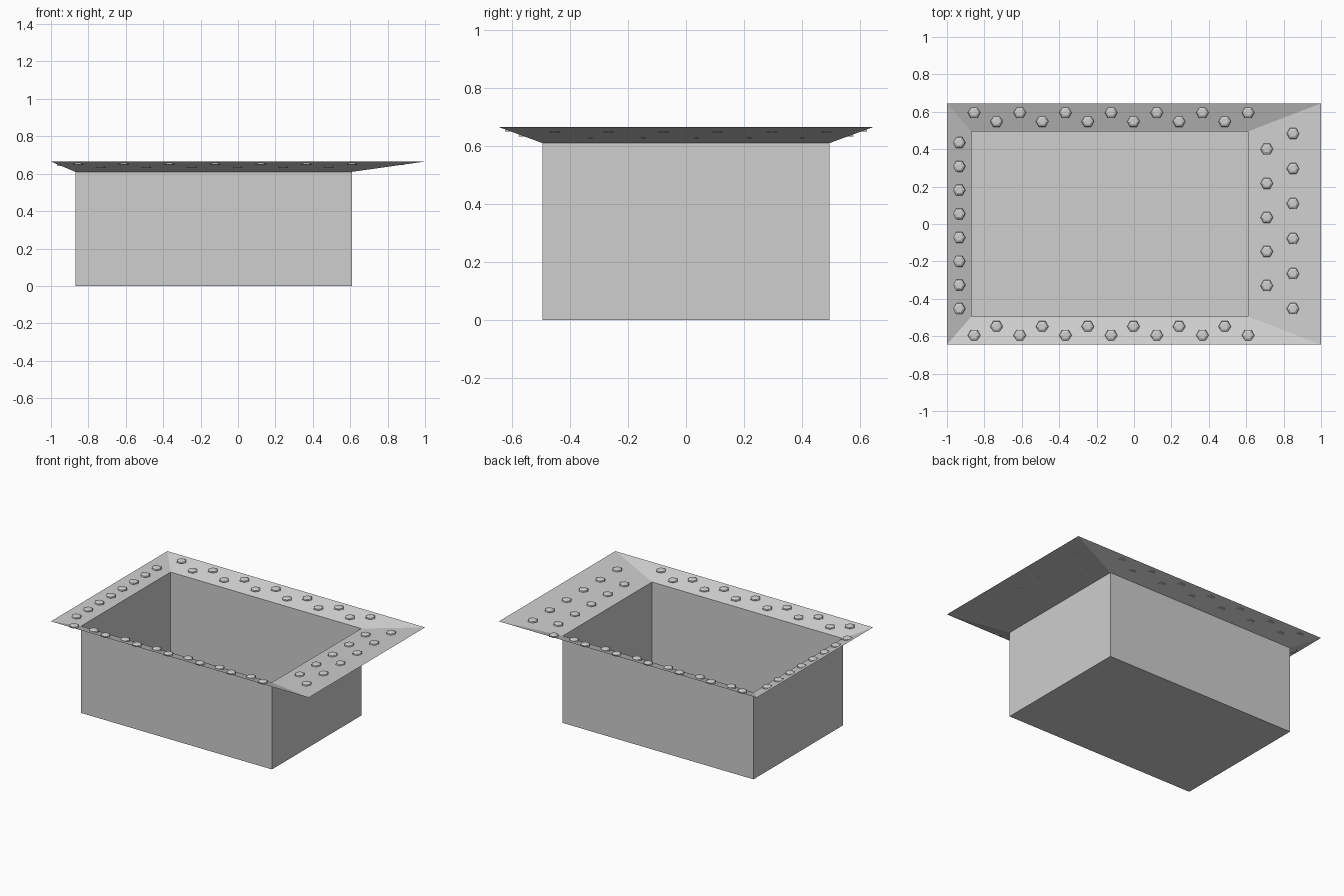
import bpy, bmesh, math

cube = bpy.data.objects.get("Cube")
if cube:
    bpy.data.objects.remove(cube, do_unlink=True)

grey = bpy.data.materials.new("light_grey_metal")
grey.use_nodes = True
colour = (0.62, 0.62, 0.62, 1)
grey.diffuse_color = colour
grey.node_tree.nodes["Principled BSDF"].inputs["Base Color"].default_value = colour

# Tub opening and outer rim rectangles: x min, x max, half depth, height
INNER = (-0.87, 0.61, 0.495, 0.61)
OUTER = (-1.0, 1.0, 0.645, 0.665)
RIVET_RADIUS = 0.034


def make_object(name, bm):
    mesh = bpy.data.meshes.new(name)
    bm.to_mesh(mesh)
    bm.free()
    mesh.materials.append(grey)
    obj = bpy.data.objects.new(name, mesh)
    bpy.context.collection.objects.link(obj)
    return obj


def ring(bm, rect, z):
    x0, x1, y, _ = rect
    return [bm.verts.new((a, b, z)) for a, b in ((x0, -y), (x1, -y), (x1, y), (x0, y))]


def bridge(bm, low, high):
    n = len(low)
    for i in range(n):
        j = (i + 1) % n
        bm.faces.new((low[i], low[j], high[j], high[i]))


# Open tub with sheet walls
bm = bmesh.new()
bottom = ring(bm, INNER, 0)
bridge(bm, bottom, ring(bm, INNER, INNER[3]))
bm.faces.new(bottom[::-1])
make_object("tub", bm)

# Flared rim, wider at one end
bm = bmesh.new()
bridge(bm, ring(bm, OUTER, OUTER[3]), ring(bm, INNER, INNER[3]))
make_object("flared_rim", bm)


def rim_height(x, y):
    """Height of the sloping rim above a point."""
    t = max((abs(y) - INNER[2]) / (OUTER[2] - INNER[2]),
            (x - INNER[1]) / (OUTER[1] - INNER[1]),
            (INNER[0] - x) / (INNER[0] - OUTER[0]))
    return INNER[3] + t * (OUTER[3] - INNER[3])


def add_rivet(bm, x, y):
    """Low six-sided dome with an upright axis."""
    base_z = rim_height(x, y) + 0.003
    rings = []
    for radius, height in ((1, 0), (0.92, 0.008), (0.55, 0.015)):
        r = RIVET_RADIUS * radius
        rings.append([bm.verts.new((x + r * math.cos(k * math.pi / 3),
                                    y + r * math.sin(k * math.pi / 3),
                                    base_z + height)) for k in range(6)])
    for low, high in zip(rings, rings[1:]):
        bridge(bm, low, high)
    bm.faces.new(rings[0][::-1])
    bm.faces.new(rings[-1])


def rivet_row(name, start, end, count):
    bm = bmesh.new()
    for i in range(count):
        t = i / (count - 1)
        add_rivet(bm, *(a + (b - a) * t for a, b in zip(start, end)))
    make_object(name, bm)


# Staggered rivets on the long sides
for side, sign in (("front", -1), ("back", 1)):
    rivet_row(side + "_outer_rivets", (-0.855, sign * 0.595), (0.61, sign * 0.595), 7)
    rivet_row(side + "_inner_rivets", (-0.735, sign * 0.548), (0.485, sign * 0.548), 6)

# Rivets on the narrow and wide ends
rivet_row("narrow_end_rivets", (-0.935, -0.453), (-0.935, 0.435), 8)
rivet_row("wide_end_inner_rivets", (0.71, -0.33), (0.71, 0.4), 5)
rivet_row("wide_end_outer_rivets", (0.85, -0.453), (0.85, 0.483), 6)
